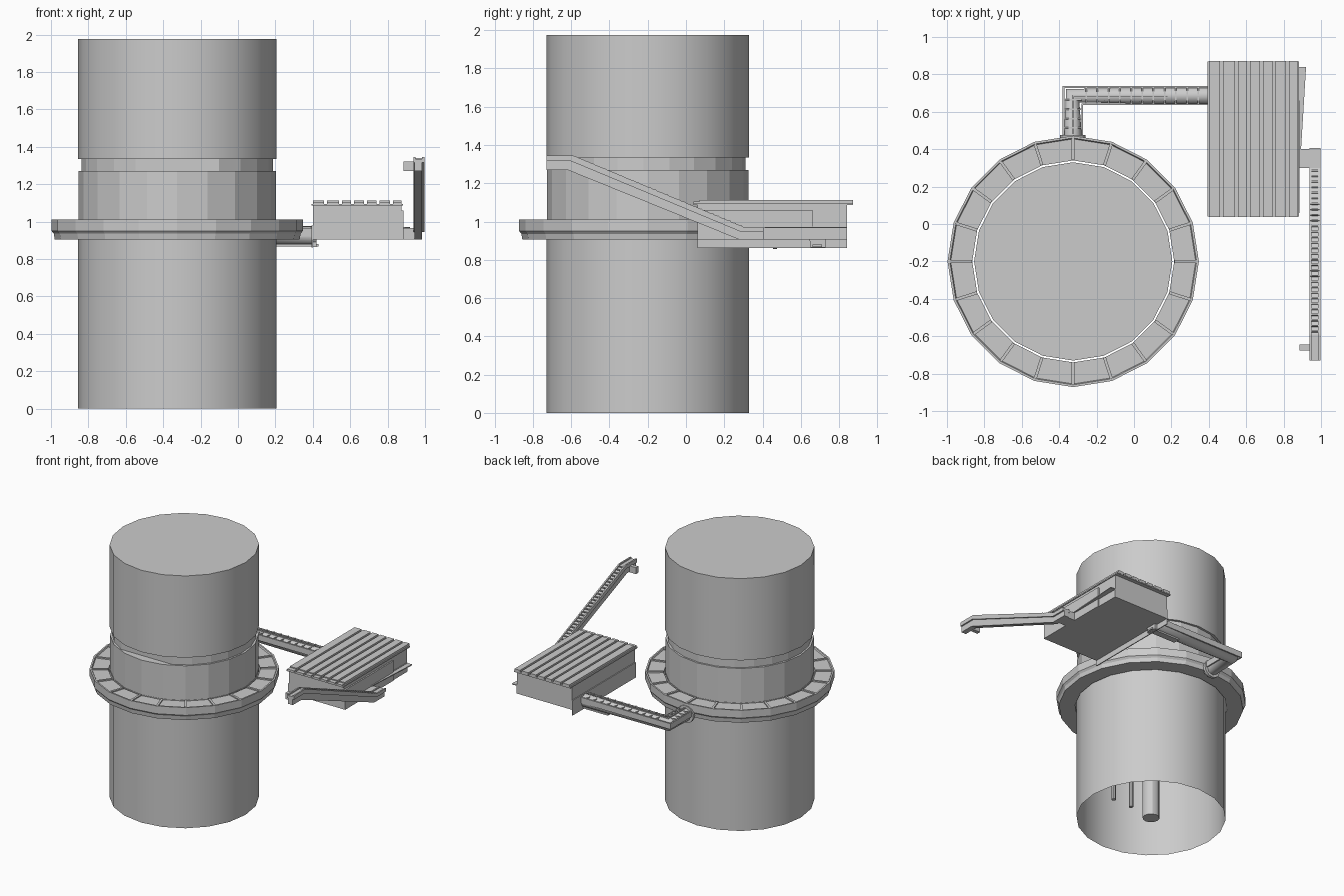
import bpy, bmesh, math
from mathutils import Vector, Matrix

if "Cube" in bpy.data.objects:
    bpy.data.objects.remove(bpy.data.objects["Cube"])

CX, CY = -0.325, -0.20


def finish(name, bm, smooth=False):
    bmesh.ops.recalc_face_normals(bm, faces=bm.faces)
    me = bpy.data.meshes.new(name)
    bm.to_mesh(me)
    bm.free()
    ob = bpy.data.objects.new(name, me)
    bpy.context.collection.objects.link(ob)
    if smooth:
        bpy.ops.object.select_all(action='DESELECT')
        ob.select_set(True)
        bpy.context.view_layer.objects.active = ob
        bpy.ops.object.shade_smooth_by_angle(angle=math.radians(30))
    return ob


def lathe(name, profile, sides=20, closed=False, smooth=True):
    """Revolve (radius, z) points about the tower axis."""
    bm = bmesh.new()
    rings = []
    for r, z in profile:
        rings.append([bm.verts.new((CX + r * math.cos(2 * math.pi * i / sides),
                                    CY + r * math.sin(2 * math.pi * i / sides), z))
                      for i in range(sides)])
    pairs = list(zip(rings, rings[1:] + rings[:1])) if closed else list(zip(rings, rings[1:]))
    for a, b in pairs:
        for i in range(sides):
            j = (i + 1) % sides
            bm.faces.new((a[i], a[j], b[j], b[i]))
    if not closed:
        bm.faces.new(rings[-1])
    return finish(name, bm, smooth)


def boxes(name, bounds):
    """One object from (x0, x1, y0, y1, z0, z1) boxes."""
    bm = bmesh.new()
    for x0, x1, y0, y1, z0, z1 in bounds:
        m = Matrix.Translation(((x0 + x1) / 2, (y0 + y1) / 2, (z0 + z1) / 2)) \
            @ Matrix.Diagonal((x1 - x0, y1 - y0, z1 - z0, 1))
        bmesh.ops.create_cube(bm, size=1, matrix=m)
    return finish(name, bm)


def prism(name, pts, a, b, axis):
    """Extrude a 2D outline from a to b along an axis (0 = x, 1 = y, 2 = z)."""
    bm = bmesh.new()

    def ring(t):
        out = []
        for p in pts:
            c = list(p)
            c.insert(axis, t)
            out.append(bm.verts.new(c))
        return out
    r0, r1 = ring(a), ring(b)
    bm.faces.new(r0)
    bm.faces.new(r1)
    for i in range(len(pts)):
        j = (i + 1) % len(pts)
        bm.faces.new((r0[i], r0[j], r1[j], r1[i]))
    return finish(name, bm)


def rod(name, p, q, r, sides=12):
    p, q = Vector(p), Vector(q)
    bm = bmesh.new()
    rot = (q - p).to_track_quat('Z', 'Y').to_matrix().to_4x4()
    bmesh.ops.create_cone(bm, cap_ends=True, segments=sides, radius1=r, radius2=r,
                          depth=(q - p).length, matrix=Matrix.Translation((p + q) / 2) @ rot)
    return finish(name, bm, True)


# tower: open-bottomed lower drum, faceted middle band, capped upper drum
lathe("lower_drum", [(0.53, 0.0), (0.53, 1.0), (0.50, 1.0)])
lathe("middle_band", [(0.527, 1.0), (0.527, 1.27), (0.49, 1.27)], smooth=False)
lathe("upper_drum", [(0.49, 1.335), (0.53, 1.335), (0.53, 1.975)])

# recessed neck with a flat window at the front
half = math.asin(0.2225 / 0.51)
neck = []
for i in range(21):
    a = -math.pi / 2 + half + (2 * math.pi - 2 * half) * i / 20
    neck.append((CX + 0.512 * math.cos(a), CY + 0.512 * math.sin(a)))
prism("neck", neck, 1.265, 1.34, 2)

# central pipe and two thin pipes inside the drum
rod("centre_pipe", (CX, CY, 0.0), (CX, CY, 1.0), 0.06)
for k, dx in enumerate((0.21, 0.37)):
    rod(f"thin_pipe_{k}", (CX + dx, CY + 0.03, 0.0), (CX + dx, CY + 0.03, 1.0), 0.016, 8)

# collection ring around the tower
lathe("ring_trough", [(0.54, 0.905), (0.655, 0.905), (0.66, 0.935), (0.672, 0.95), (0.672, 1.01),
                      (0.660, 1.01), (0.655, 1.0), (0.54, 1.0)], closed=True, smooth=False)
bm = bmesh.new()
for i in range(20):
    m = Matrix.Translation((CX, CY, 1.003)) @ Matrix.Rotation(i * math.pi / 10, 4, 'Z') \
        @ Matrix.Translation((0.602, 0, 0)) @ Matrix.Diagonal((0.122, 0.016, 0.012, 1))
    bmesh.ops.create_cube(bm, size=1, matrix=m)
finish("ring_dividers", bm)

# elbowed outlet tube from the ring to the cooling box
crv = bpy.data.curves.new("outlet_tube", 'CURVE')
crv.dimensions = '3D'
crv.bevel_depth = 0.05
crv.bevel_resolution = 2
crv.use_fill_caps = True
sp = crv.splines.new('POLY')
sp.points.add(2)
for pt, co in zip(sp.points, [(-0.327, 0.43, 0.925), (-0.327, 0.686, 0.925), (0.42, 0.686, 0.925)]):
    pt.co = (*co, 1)
bpy.context.collection.objects.link(bpy.data.objects.new("outlet_tube", crv))
rod("tube_flange", (-0.327, 0.455, 0.925), (-0.327, 0.475, 0.925), 0.068, 16)

# rails and rungs along the tube
rails = [(-0.38, 0.40, 0.727, 0.737, 0.92, 0.965), (-0.275, 0.40, 0.635, 0.645, 0.92, 0.965),
         (-0.382, -0.372, 0.47, 0.737, 0.92, 0.965), (-0.282, -0.272, 0.47, 0.645, 0.92, 0.965),
         (-0.33, 0.18, 0.681, 0.691, 0.965, 0.98), (-0.332, -0.322, 0.48, 0.691, 0.965, 0.98)]
rails += [(-0.26 + 0.06 * i, -0.252 + 0.06 * i, 0.64, 0.732, 0.955, 0.972) for i in range(11)]
rails += [(-0.377, -0.277, 0.51 + 0.05 * i, 0.518 + 0.05 * i, 0.955, 0.972) for i in range(4)]
boxes("tube_rails", rails)
boxes("tube_support", [(0.18, 0.43, 0.66, 0.71, 0.868, 0.88), (0.40, 0.42, 0.65, 0.73, 0.865, 0.905)])

# cooling box: base, upper body, side panel, skirt, flared guard
boxes("box_base", [(0.395, 0.88, 0.06, 0.84, 0.905, 0.975)])
boxes("box_body", [(0.40, 0.875, 0.06, 0.84, 0.975, 1.09)])
boxes("box_side_panel", [(0.875, 0.886, 0.06, 0.66, 0.905, 1.06)])
boxes("box_skirt", [(0.393, 0.40, 0.06, 0.84, 0.862, 0.98)])
prism("box_side_guard", [(0.88, 0.38), (0.892, 0.38), (0.92, 0.84), (0.88, 0.84)], 0.965, 0.972, 2)

# ribbed roof
boxes("roof_plate", [(0.392, 0.882, 0.04, 0.87, 1.085, 1.095)])
edges = [0.392, 0.467, 0.547, 0.613, 0.682, 0.748, 0.82, 0.882]
boxes("roof_ribs", [(a + 0.008, b - 0.008, 0.07, 0.872, 1.09, 1.112)
                    for a, b in zip(edges, edges[1:])])
boxes("roof_end_caps", [(a + 0.008, b - 0.008, 0.038, 0.07, 1.09, 1.104)
                        for a, b in zip(edges, edges[1:])])

# inclined conveyor with level ends
prism("conveyor", [(-0.73, 1.27), (-0.62, 1.27), (0.28, 0.905), (0.405, 0.905), (0.405, 0.965),
                   (0.30, 0.965), (-0.59, 1.335), (-0.73, 1.335)], 0.945, 0.985, 0)
side = [(-0.73, 1.315), (-0.60, 1.315), (0.29, 0.945), (0.405, 0.945), (0.405, 0.972),
        (0.30, 0.972), (-0.59, 1.345), (-0.73, 1.345)]
for k, x in enumerate((0.937, 0.985)):
    prism(f"conveyor_rail_{k}", side, x, x + 0.011, 0)

# cleats on the belt
bm = bmesh.new()
for i in range(30):
    t = (i + 0.5) / 30
    m = Matrix.Translation((0.966, -0.59 + 0.89 * t, 1.337 - 0.37 * t)) \
        @ Matrix.Rotation(math.atan2(-0.37, 0.89), 4, 'X') @ Matrix.Diagonal((0.05, 0.008, 0.016, 1))
    bmesh.ops.create_cube(bm, size=1, matrix=m)
finish("conveyor_cleats", bm)

# discharge spout at the top and feed link at the box
boxes("conveyor_spout", [(0.885, 0.94, -0.675, -0.645, 1.27, 1.32)])
boxes("conveyor_feed", [(0.875, 0.945, 0.30, 0.40, 0.905, 0.965)])
